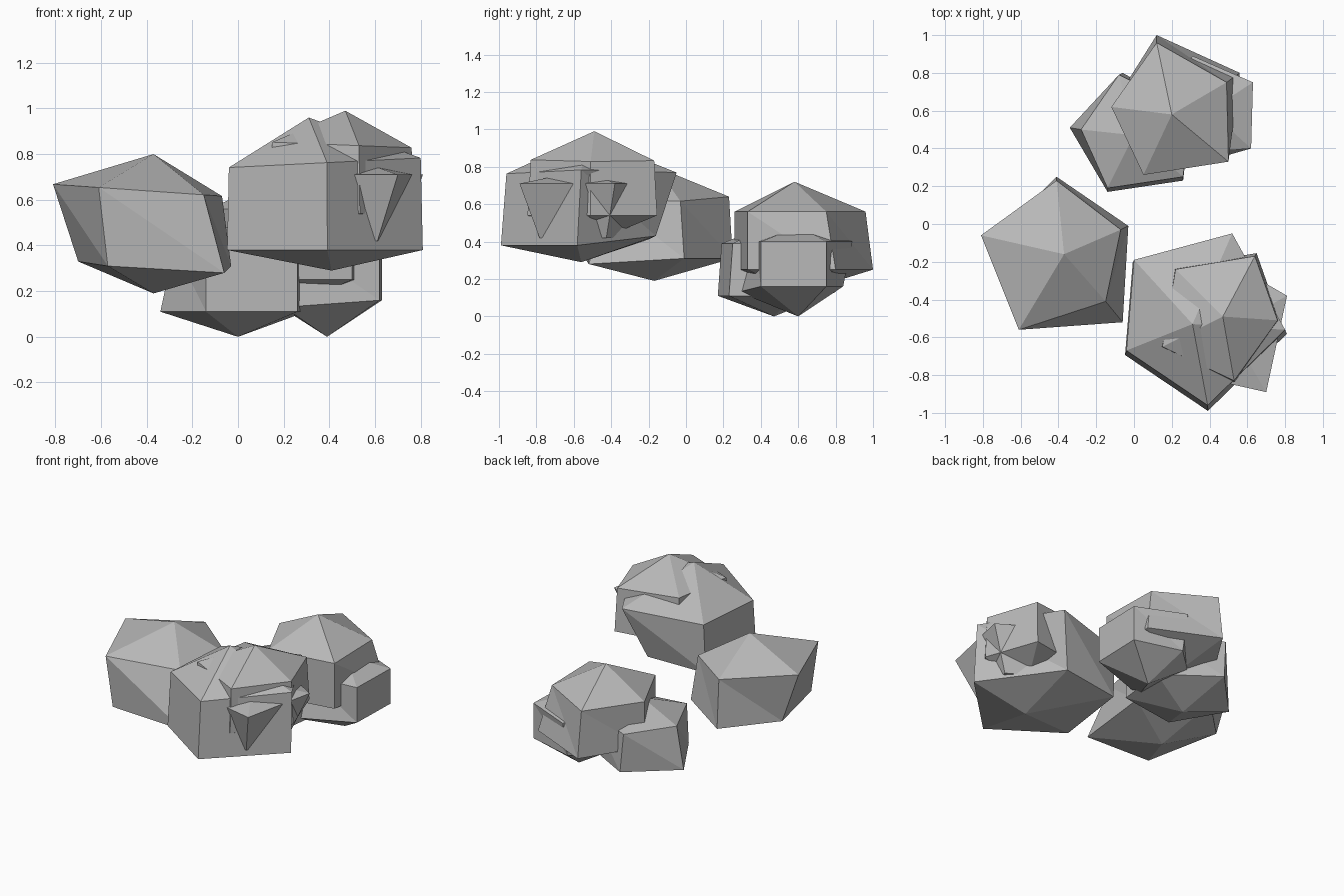
import bpy
import bmesh
from mathutils import Vector

cube = bpy.data.objects.get("Cube")
if cube:
    bpy.data.objects.remove(cube, do_unlink=True)

GREY = (0.48, 0.48, 0.48, 1)
stone = bpy.data.materials.new("stone_grey")
stone.use_nodes = True
stone.diffuse_color = GREY
stone.node_tree.nodes["Principled BSDF"].inputs["Base Color"].default_value = GREY


def rock(name, outline, rim_z, base_z, peak, foot,
         flare=1.0, lean=(0, 0), tilt=0.0, pulls=None):
    """Five-sided boulder with a tilted rim, a flared lower rim, a peak and a foot.

    pulls maps a lower corner to an extra offset that makes it irregular.
    """
    bm = bmesh.new()
    corners = [Vector(point) for point in outline]
    centre = sum(corners, Vector((0, 0))) / len(corners)
    upper, lower = [], []
    for index, corner in enumerate(corners):
        offset = corner - centre
        low = (centre + offset * flare + Vector(lean)).to_3d()
        low.z = base_z
        if pulls and index in pulls:
            low += Vector(pulls[index])
        upper.append(bm.verts.new((corner.x, corner.y, rim_z + tilt * offset.x)))
        lower.append(bm.verts.new(low))
    top = bm.verts.new(peak)
    bottom = bm.verts.new(foot)
    for i in range(len(corners)):
        j = (i + 1) % len(corners)
        bm.faces.new((upper[i], upper[j], top))
        bm.faces.new((lower[j], lower[i], bottom))
        bm.faces.new((lower[i], lower[j], upper[i]))
        bm.faces.new((lower[j], upper[j], upper[i]))
    bmesh.ops.recalc_face_normals(bm, faces=bm.faces)
    mesh = bpy.data.meshes.new(name)
    bm.to_mesh(mesh)
    bm.free()
    mesh.materials.append(stone)
    obj = bpy.data.objects.new(name, mesh)
    bpy.context.collection.objects.link(obj)


# Lone boulder on the right side
rock("side_boulder",
     [(-0.81, -0.06), (-0.61, -0.56), (-0.15, -0.41), (-0.07, -0.03), (-0.41, 0.23)],
     rim_z=0.64, base_z=0.31, peak=(-0.37, -0.16, 0.8), foot=(-0.37, -0.17, 0.19),
     lean=(0.04, 0.02), tilt=-0.07,
     pulls={0: (0.07, 0, 0.02), 2: (0.05, -0.13, -0.03), 4: (-0.04, 0, 0)})

# Front cluster: large boulder, cap stone and a wedge poking through
rock("front_boulder",
     [(-0.04, -0.67), (0.39, -0.96), (0.8, -0.56), (0.52, -0.05), (0, -0.19)],
     rim_z=0.76, base_z=0.38, peak=(0.31, -0.53, 0.96), foot=(0.41, -0.56, 0.29),
     flare=1.02, lean=(0, -0.02), tilt=0.05,
     pulls={3: (-0.12, -0.1, 0.05), 4: (0, 0, 0.03)})
rock("front_cap_stone",
     [(0.15, -0.65), (0.53, -0.83), (0.76, -0.51), (0.64, -0.17), (0.22, -0.24)],
     rim_z=0.84, base_z=0.54, peak=(0.47, -0.49, 0.99), foot=(0.47, -0.49, 0.4),
     flare=1.05, tilt=-0.04)
rock("front_wedge_stone",
     [(0.3, -0.8), (0.7, -0.89), (0.81, -0.38), (0.5, -0.2), (0.2, -0.4)],
     rim_z=0.71, base_z=0.42, peak=(0.5, -0.55, 0.78), foot=(0.5, -0.6, 0.4),
     flare=0.7, lean=(-0.03, 0))

# Back cluster: tall boulder over two lower ones
rock("back_boulder",
     [(-0.12, 0.62), (0.05, 0.26), (0.5, 0.33), (0.49, 0.75), (0.12, 0.96)],
     rim_z=0.56, base_z=0.25, peak=(0.2, 0.58, 0.72), foot=(0.2, 0.58, 0.12),
     pulls={3: (0.07, 0.05, 0), 4: (0, 0.04, 0)})
rock("back_right_boulder",
     [(-0.28, 0.5), (-0.14, 0.19), (0.26, 0.25), (0.3, 0.6), (-0.08, 0.79)],
     rim_z=0.39, base_z=0.11, peak=(0, 0.47, 0.5), foot=(0, 0.47, 0),
     lean=(0, -0.02), pulls={0: (-0.06, 0.03, 0), 4: (0.02, 0.03, 0.02)})
rock("back_left_boulder",
     [(0.14, 0.68), (0.27, 0.37), (0.62, 0.4), (0.63, 0.75), (0.31, 0.89)],
     rim_z=0.4, base_z=0.16, peak=(0.4, 0.6, 0.48), foot=(0.39, 0.6, 0),
     pulls={1: (-0.07, -0.09, -0.03), 4: (0, -0.05, 0)})
